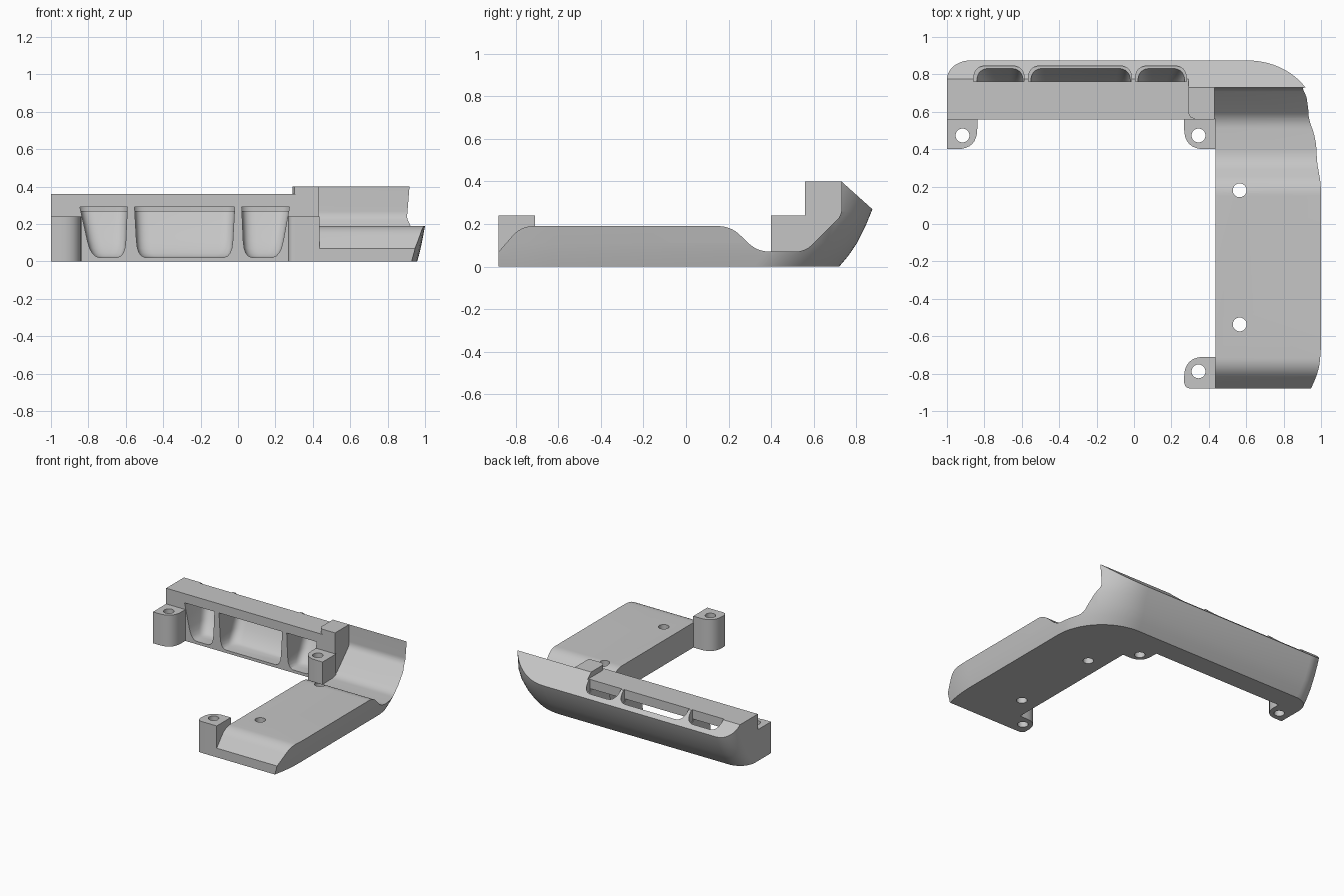
import bpy, bmesh
from math import sin, cos, radians

if "Cube" in bpy.data.objects:
    bpy.data.objects.remove(bpy.data.objects["Cube"])

grey = bpy.data.materials.new("plain grey")
grey.use_nodes = True
grey.diffuse_color = (0.56, 0.56, 0.56, 1)
grey.node_tree.nodes["Principled BSDF"].inputs["Base Color"].default_value = grey.diffuse_color


def loft(name, rings):
    """Closed solid through a list of matching rings."""
    bm = bmesh.new()
    rows = [[bm.verts.new(p) for p in ring] for ring in rings]
    bm.faces.new(rows[0][::-1])
    bm.faces.new(rows[-1])
    n = len(rows[0])
    for a, b in zip(rows, rows[1:]):
        for i in range(n):
            j = (i + 1) % n
            bm.faces.new((a[i], a[j], b[j], b[i]))
    if bm.calc_volume(signed=True) < 0:
        bmesh.ops.reverse_faces(bm, faces=bm.faces[:])
    mesh = bpy.data.meshes.new(name)
    bm.to_mesh(mesh)
    bm.free()
    mesh.materials.append(grey)
    ob = bpy.data.objects.new(name, mesh)
    bpy.context.collection.objects.link(ob)
    return ob


def upright(name, plan, z0, z1):
    return loft(name, [[(x, y, z) for x, y in plan] for z in (z0, z1)])


def along_x(name, profile, x0, x1):
    return loft(name, [[(x, y, z) for y, z in profile] for x in (x0, x1)])


def arc(cx, cy, r, a0, a1, n=8):
    return [(cx + r * cos(radians(a0 + (a1 - a0) * i / n)),
             cy + r * sin(radians(a0 + (a1 - a0) * i / n))) for i in range(n + 1)]


def rounded(points):
    """Polygon with rounded corners, from (u, v, radius) triples."""
    out = []
    for i, (u, v, r) in enumerate(points):
        if r == 0:
            out.append((u, v))
            continue
        ends = []
        for q in (points[i - 1], points[(i + 1) % len(points)]):
            du, dv = q[0] - u, q[1] - v
            d = (du * du + dv * dv) ** 0.5
            ends.append((u + du / d * r, v + dv / d * r))
        (au, av), (bu, bv) = ends
        for k in range(9):
            t = k / 8
            s = 1 - t
            out.append((s * s * au + 2 * s * t * u + t * t * bu,
                        s * s * av + 2 * s * t * v + t * t * bv))
    return out


def cut(ob, cutter):
    mod = ob.modifiers.new("cut", "BOOLEAN")
    mod.operation = "DIFFERENCE"
    mod.solver = "EXACT"
    mod.object = cutter
    bpy.context.view_layer.objects.active = ob
    bpy.ops.object.modifier_apply(modifier=mod.name)
    bpy.data.objects.remove(cutter)


def drill(ob, x, y):
    cut(ob, upright("drill", arc(x, y, 0.037, 0, 348.75, 31), -0.1, 0.6))


def finish(ob):
    bpy.ops.object.select_all(action="DESELECT")
    ob.select_set(True)
    bpy.context.view_layer.objects.active = ob
    bpy.ops.object.shade_smooth_by_angle(angle=radians(28))


# Flared outer wall: height, back reach, side reach, corner radius
LEVELS = [(0, 0.72, 0.958, 0.4), (0.05, 0.762, 0.972, 0.4), (0.11, 0.803, 0.985, 0.4),
          (0.19, 0.843, 1.0, 0.4), (0.26, 0.872, 1.0, 0.4), (0.41, 0.92, 1.0, 0.45)]


def back_at(z):
    for a, b in zip(LEVELS, LEVELS[1:]):
        if z <= b[0]:
            return a[1] + (b[1] - a[1]) * (z - a[0]) / (b[0] - a[0])


def body_ring(z, back, side, r):
    plan = [(-1, 0.56), (0.435, 0.56), (0.435, -0.88)]
    plan += [(side - 0.03 * t * t, -0.62 - 0.26 * t) for t in (1, 0.75, 0.5, 0.25, 0)]
    plan += arc(side - r, back - r, r, 0, 90, 20)
    plan += arc(-0.87, back - 0.13, 0.13, 90, 180, 10)
    return [(x, y, z) for x, y in plan]


body = loft("corner_frame", [body_ring(*lv) for lv in LEVELS])

# Flat top and sloping rear top edge
cut(body, along_x("top", [(-1.2, 0.4), (1.2, 0.4), (1.2, 0.7), (-1.2, 0.7)], -1.3, 1.3))
cut(body, along_x("slope", [(0.674, 0.45), (1.0, 0.158), (1.0, 0.45)], -1.2, 1.2))

# Stepped top of the side plate
step = rounded([(-1, 0.6, 0), (-1, -0.05, 0), (-0.88, 0.07, 0), (-0.775, 0.19, 0.06),
                (0.21, 0.19, 0.06), (0.335, 0.07, 0.06), (0.56, 0.07, 0.05),
                (0.73, 0.24, 0.03), (0.73, 0.6, 0)])
cut(body, along_x("step", step, 0.43, 1.3))

# Lower top of the long beam
lower = [(-1.2, 0.5), (0.325, 0.5), (0.325, 0.562), (0.302, 0.57),
         (0.292, 0.59), (0.292, 1.1), (-1.2, 1.1)]
cut(body, upright("lower", lower, 0.36, 0.6))

# Pockets, open at the front and through the slope: left, right, taper of each side
for left, right, tl, tr in [(-0.845, -0.592, 0.06, 0.012), (-0.553, -0.018, 0.015, 0.015),
                            (0.02, 0.275, 0.012, 0.05)]:
    rings = []
    for z, inset in [(0.022, 0.04), (0.03, 0.022), (0.045, 0.011), (0.07, 0.003),
                     (0.11, 0), (0.19, 0), (0.29, 0)]:
        k = (0.29 - z) / 0.27
        a, b = left + tl * k + inset, right - tr * k - inset
        y = back_at(z) - 0.042 - inset * 0.6
        r = min(0.07, 0.4 * (b - a))
        rings.append([(u, v, z) for u, v in
                      rounded([(a, 0.5, 0), (b, 0.5, 0), (b, y, r), (a, y, r)])])
    cut(body, loft("pocket", rings))
    a, b = left - 0.012, right + 0.005
    slot = rounded([(a, 0.762, 0), (b, 0.762, 0), (b, 0.846, 0.07), (a, 0.846, 0.07)])
    cut(body, upright("slot", slot, 0.27, 0.6))

# Screw holes in the plate
for y in (0.18, -0.537):
    drill(body, 0.565, y)
finish(body)

# Screw lugs
LUGS = {
    "left_end_lug": ([(-1, 0.565, 0), (-1, 0.4, 0), (-0.838, 0.4, 0.11), (-0.838, 0.565, 0)],
                     (-0.917, 0.473)),
    "inner_corner_lug": ([(0.268, 0.565, 0), (0.268, 0.4, 0.11), (0.436, 0.4, 0),
                          (0.436, 0.565, 0)], (0.345, 0.473)),
    "front_lug": ([(0.268, -0.88, 0.04), (0.436, -0.88, 0), (0.436, -0.71, 0),
                   (0.268, -0.71, 0.11)], (0.345, -0.788)),
}
for name, (plan, hole) in LUGS.items():
    lug = upright(name, rounded(plan), 0, 0.24)
    drill(lug, *hole)
    finish(lug)
